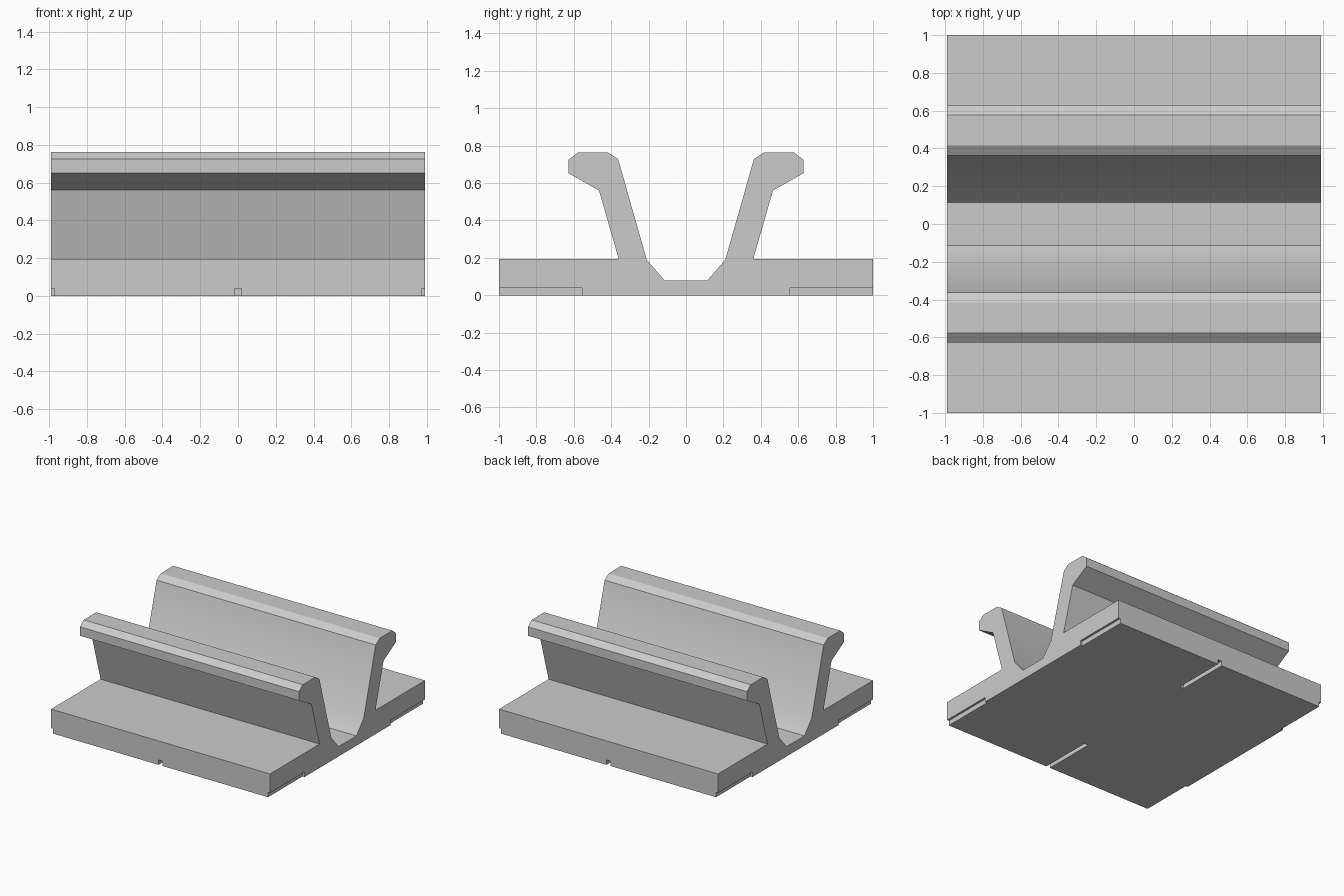
import bpy
import bmesh
from mathutils import Matrix

cube = bpy.data.objects.get("Cube")
if cube:
    bpy.data.objects.remove(cube)

HALF_LENGTH = 0.99

grey = bpy.data.materials.new("plain grey")
grey.use_nodes = True
colour = (0.6, 0.6, 0.6, 1)
grey.diffuse_color = colour
grey.node_tree.nodes["Principled BSDF"].inputs["Base Color"].default_value = colour


def add_object(name, bm):
    bmesh.ops.recalc_face_normals(bm, faces=bm.faces)
    mesh = bpy.data.meshes.new(name)
    bm.to_mesh(mesh)
    bm.free()
    obj = bpy.data.objects.new(name, mesh)
    bpy.context.collection.objects.link(obj)
    mesh.materials.append(grey)
    return obj


# Rail body: half cross-section (y, z), mirrored and extruded along x
half = [(1, 0), (1, 0.195), (0.36, 0.195), (0.465, 0.56), (0.627, 0.652),
        (0.627, 0.725), (0.578, 0.763), (0.416, 0.763), (0.363, 0.728),
        (0.21, 0.19), (0.115, 0.08)]
profile = half + [(-y, z) for y, z in reversed(half)]
bm = bmesh.new()
face = bm.faces.new([bm.verts.new((-HALF_LENGTH, y, z)) for y, z in profile])
extruded = bmesh.ops.extrude_face_region(bm, geom=[face])["geom"]
bmesh.ops.translate(bm, vec=(2 * HALF_LENGTH, 0, 0),
                    verts=[v for v in extruded if isinstance(v, bmesh.types.BMVert)])
rail = add_object("clamp_rail", bm)

# Locating slots under the base: middle and both ends, front and back
bm = bmesh.new()
for x in (-HALF_LENGTH, 0, HALF_LENGTH):
    for side in (-1, 1):
        bmesh.ops.create_cube(bm, size=1, matrix=Matrix.Translation((x, side * 0.805, 0))
                              @ Matrix.Diagonal((0.036, 0.5, 0.08, 1)))
slots = add_object("slot_cutter", bm)
slots.hide_render = True
slots.hide_viewport = True

cut = rail.modifiers.new("slots", "BOOLEAN")
cut.operation = "DIFFERENCE"
cut.solver = "EXACT"
cut.object = slots

# Bake the cut, then smooth only the shallow bends
bpy.ops.object.select_all(action="DESELECT")
rail.select_set(True)
bpy.context.view_layer.objects.active = rail
bpy.ops.object.modifier_apply(modifier=cut.name)
bpy.data.objects.remove(slots)
bpy.ops.object.shade_smooth_by_angle()
